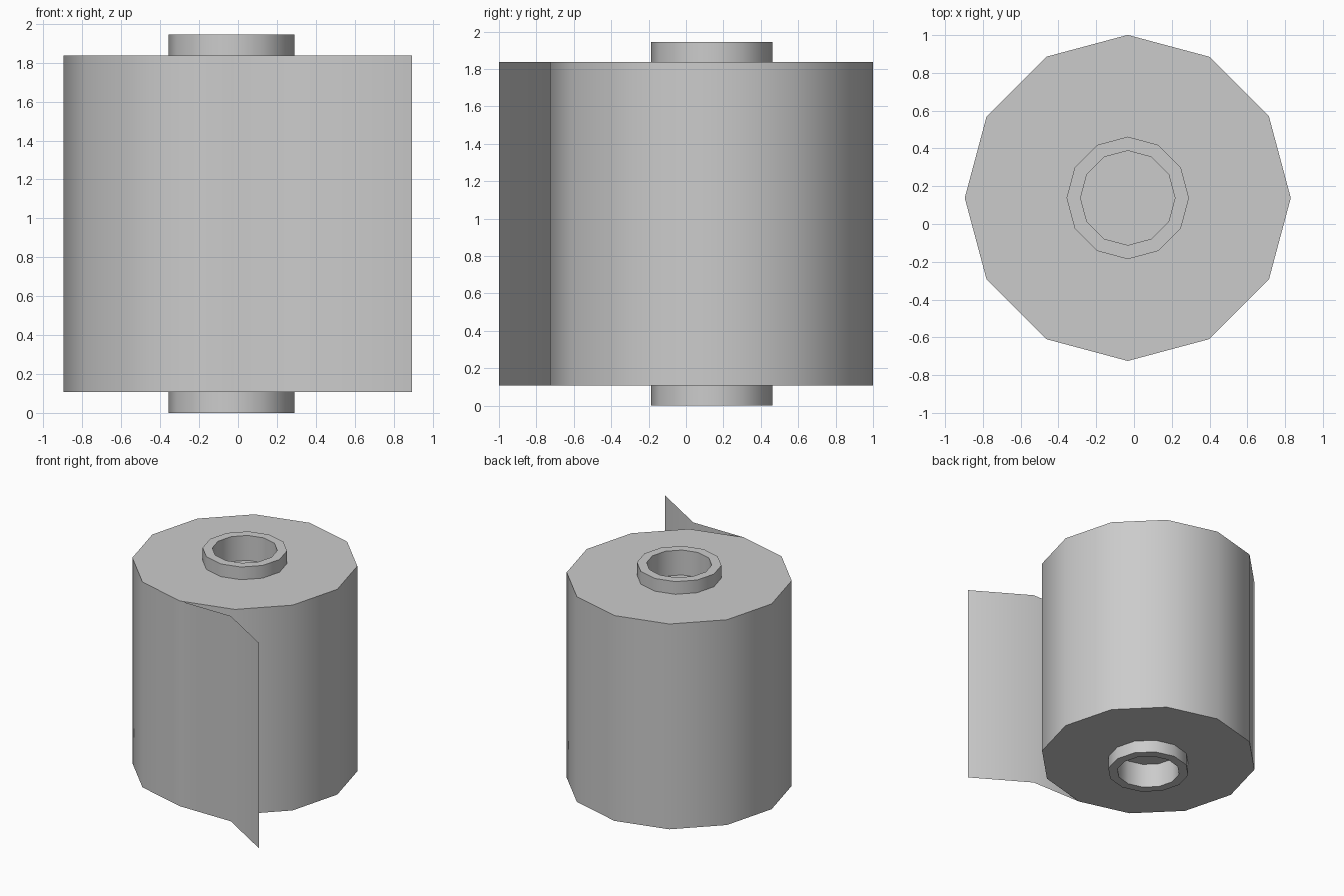
import bpy, bmesh, math
from math import radians, cos, sin

if "Cube" in bpy.data.objects:
    bpy.data.objects.remove(bpy.data.objects["Cube"])

CX, CY, SIDES = -0.033, 0.138, 12
Z0, Z1, TOP = 0.107, 1.838, 1.945
R_ROLL, R_OUT, R_IN, DEPTH = 0.863, 0.324, 0.25, 0.21


def finish(name, bm):
    mesh = bpy.data.meshes.new(name)
    bm.to_mesh(mesh)
    bm.free()
    obj = bpy.data.objects.new(name, mesh)
    bpy.context.collection.objects.link(obj)
    bpy.ops.object.select_all(action='DESELECT')
    bpy.context.view_layer.objects.active = obj
    obj.select_set(True)
    bpy.ops.object.shade_smooth_by_angle(angle=radians(40))
    return obj


def lathe(name, profile):
    """Revolve (radius, z) points; radius 0 at either end closes with one flat face."""
    bm = bmesh.new()
    rings = [[bm.verts.new((CX + r * cos(math.tau * i / SIDES),
                            CY + r * sin(math.tau * i / SIDES), z))
              for i in range(SIDES)] for r, z in profile if r > 0]
    for a, b in zip(rings, rings[1:]):
        for i in range(SIDES):
            j = (i + 1) % SIDES
            bm.faces.new((a[i], a[j], b[j], b[i]))
    if profile[-1][0] == 0:
        bm.faces.new(rings[-1])
    if profile[0][0] == 0:
        bm.faces.new(rings[0][::-1])
    return finish(name, bm)


# Wound paper body, open where the core passes through
lathe("paper_roll", [(R_OUT, Z0), (R_ROLL, Z0), (R_ROLL, Z1), (R_OUT, Z1)])

# Core ends: protruding rims with recessed floors, mirrored top to bottom
core = [(R_OUT, Z1), (R_OUT, TOP), (R_IN, TOP), (R_IN, TOP - DEPTH), (0, TOP - DEPTH)]
lathe("core_top", core)
lathe("core_bottom", [(r, TOP - z) for r, z in reversed(core)])

# Loose end of the paper
bm = bmesh.new()
path = [(CX, CY - R_ROLL), (0.44, CY - R_ROLL), (0.895, -1.0)]
cols = [[bm.verts.new((x, y, z)) for z in (Z0, Z1)] for x, y in path]
for a, b in zip(cols, cols[1:]):
    bm.faces.new((a[0], b[0], b[1], a[1]))
finish("loose_sheet", bm)
